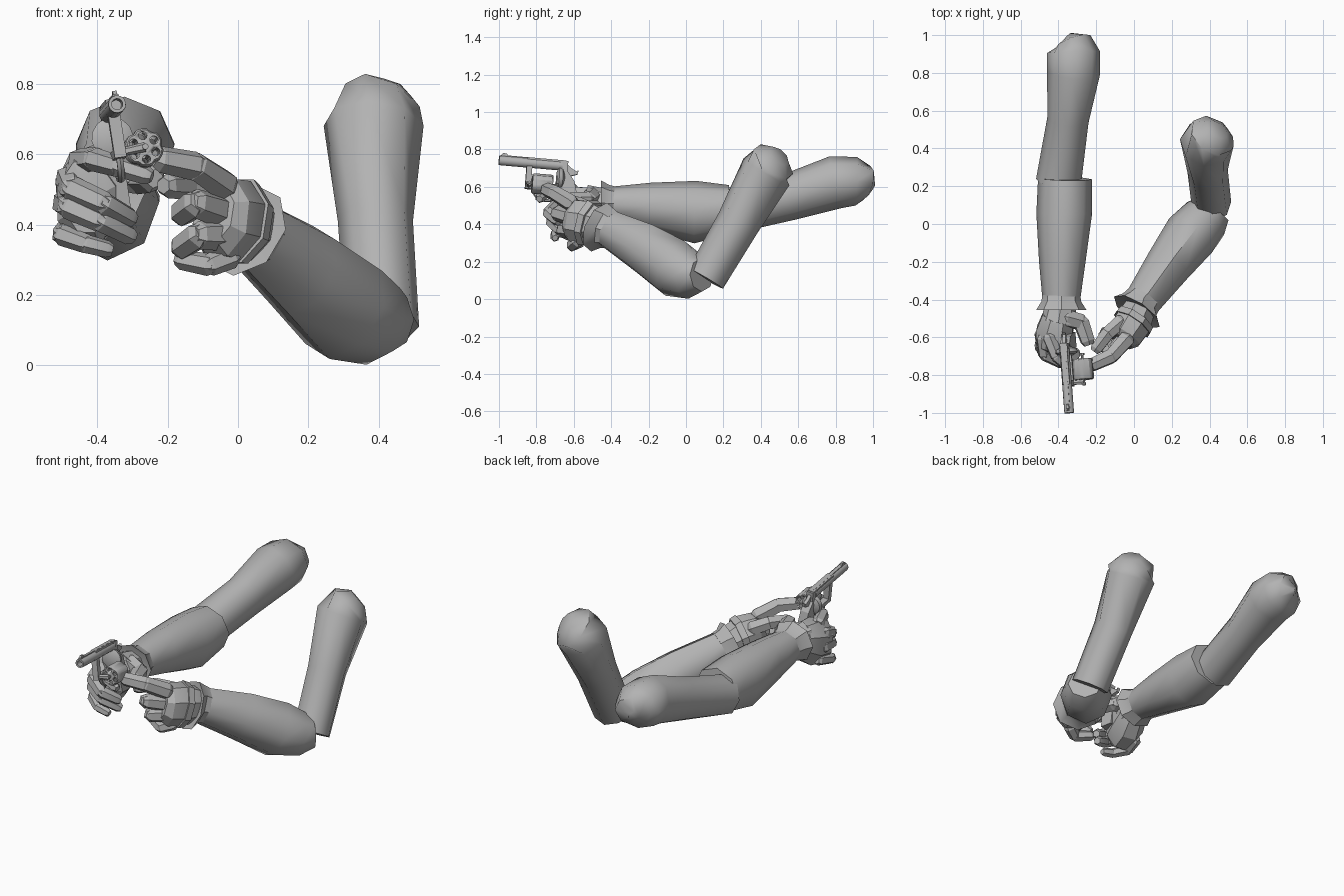
import bpy, bmesh, math
from mathutils import Vector as V

if "Cube" in bpy.data.objects:
    bpy.data.objects.remove(bpy.data.objects["Cube"])

grey = bpy.data.materials.new("plain grey")
grey.diffuse_color = (0.45, 0.45, 0.45, 1)
grey.use_nodes = True
grey.node_tree.nodes["Principled BSDF"].inputs["Base Color"].default_value = grey.diffuse_color


def finish(name, bm, smooth=35):
    bmesh.ops.recalc_face_normals(bm, faces=bm.faces)
    me = bpy.data.meshes.new(name)
    bm.to_mesh(me)
    bm.free()
    me.materials.append(grey)
    ob = bpy.data.objects.new(name, me)
    bpy.context.collection.objects.link(ob)
    bpy.context.view_layer.objects.active = ob
    ob.select_set(True)
    if smooth:
        bpy.ops.object.shade_smooth_by_angle(angle=math.radians(smooth))
    ob.select_set(False)
    return ob


def loft(name, rings, n=8, up=(0, 0, 1), smooth=35, turn=0.0, axis=None):
    """Skin through rings given as (centre, side radius, up radius)."""
    bm = bmesh.new()
    cs = [V(r[0]) for r in rings]
    loops = []
    for i, (c, rx, rz) in enumerate(rings):
        t = V(axis) if axis else cs[min(i + 1, len(cs) - 1)] - cs[max(i - 1, 0)]
        t.normalize()
        side = t.cross(V(up)).normalized()
        top = side.cross(t)
        loops.append([bm.verts.new(cs[i] + side * rx * math.cos(a) + top * rz * math.sin(a))
                      for a in (2 * math.pi * (k + turn) / n for k in range(n))])
    for a, b in zip(loops, loops[1:]):
        for k in range(n):
            bm.faces.new((a[k], a[(k + 1) % n], b[(k + 1) % n], b[k]))
    bm.faces.new(loops[0])
    bm.faces.new(loops[-1])
    return finish(name, bm, smooth)


def finger(name, pts, r):
    """Chain of chunky six-sided segments with bevelled tips."""
    for i, (a, b) in enumerate(zip(pts, pts[1:])):
        a, b = V(a), V(b)
        d = (b - a).normalized() * r * 0.45
        s = r * (1 - 0.1 * i)
        loft(f"{name}_{i + 1}", [(a - d, s * .7, s * .7), (a, s, s), (b, s * .9, s * .9),
                                (b + d, s * .6, s * .6)], 6, (0.1, 0.2, 1), 25, 0.5)


# ---- right arm (straight, holds the gun)
loft("right_upper_arm", [((-.40, .22, .46), .12, .115), ((-.35, .55, .545), .11, .125),
                         ((-.32, .80, .625), .14, .142), ((-.32, .91, .63), .14, .13),
                         ((-.325, .965, .62), .10, .095), ((-.35, .99, .61), .03, .03)], smooth=48)
loft("right_forearm", [((-.365, .24, .48), .143, .13), ((-.37, .05, .465), .147, .167),
                       ((-.38, -.20, .495), .123, .128), ((-.385, -.40, .51), .10, .092)], smooth=48)
loft("right_cuff", [((-.385, -.37, .51), .10, .09), ((-.385, -.41, .51), .105, .10),
                    ((-.385, -.455, .515), .133, .12), ((-.385, -.445, .515), .09, .08)], axis=(0, -1, 0))

# ---- left arm (bent at the elbow)
loft("left_upper_arm", [((.41, .105, .11), .105, .108), ((.39, .28, .41), .107, .117),
                        ((.385, .43, .68), .143, .143), ((.415, .468, .735), .128, .128),
                        ((.44, .50, .765), .065, .06)], smooth=48)
loft("left_forearm", [((.03, -.43, .385), .095, .10), ((.18, -.22, .27), .123, .138),
                      ((.30, -.06, .165), .145, .16), ((.38, .03, .13), .13, .13),
                      ((.43, .085, .13), .095, .09)], smooth=48)
loft("left_cuff", [((.05, -.40, .37), .10, .105), ((.03, -.425, .38), .105, .115),
                   ((.015, -.465, .385), .145, .14), ((.02, -.455, .385), .09, .09)], axis=(-.5, -.75, .35))

# ---- right hand
loft("right_wrist", [((-.385, -.42, .515), .08, .075), ((-.40, -.52, .51), .095, .10)], 8)
loft("right_palm", [((-.40, -.49, .51), .09, .10), ((-.42, -.57, .48), .105, .135),
                    ((-.43, -.65, .46), .09, .13), ((-.43, -.68, .46), .06, .09)], 8, smooth=25, turn=.5)
finger("right_index", [(-.45, -.60, .58), (-.41, -.70, .585), (-.34, -.76, .565), (-.26, -.78, .54)], .038)
finger("right_middle", [(-.48, -.60, .53), (-.47, -.69, .50), (-.38, -.735, .46), (-.31, -.69, .42)], .042)
finger("right_ring", [(-.49, -.58, .46), (-.48, -.68, .45), (-.39, -.72, .41), (-.31, -.68, .37)], .04)
finger("right_little", [(-.48, -.56, .39), (-.50, -.65, .37), (-.43, -.70, .345), (-.37, -.70, .33)], .034)
finger("right_thumb", [(-.36, -.50, .55), (-.28, -.52, .53), (-.245, -.62, .53)], .05)

# ---- left hand
loft("left_palm", [((.03, -.45, .39), .09, .10), ((-.01, -.53, .41), .105, .125),
                   ((-.05, -.59, .42), .10, .12), ((-.07, -.62, .43), .07, .09)], 8, smooth=25, turn=.5)
loft("left_glove_band", [((.01, -.50, .40), .11, .125), ((-.01, -.53, .41), .115, .133)], 8, smooth=25, turn=.5)
finger("left_index", [(-.04, -.61, .51), (-.12, -.70, .565), (-.22, -.745, .585)], .047)
finger("left_middle", [(-.06, -.62, .44), (-.12, -.69, .46), (-.16, -.62, .43)], .047)
finger("left_ring", [(-.05, -.61, .37), (-.11, -.66, .37), (-.16, -.59, .335)], .045)
finger("left_little", [(-.02, -.58, .31), (-.08, -.61, .285), (-.16, -.57, .30)], .036)
finger("left_thumb", [(-.07, -.52, .48), (-.14, -.58, .51), (-.20, -.66, .51)], .044)

# ---- revolver, in its own frame: x sideways, s back from the muzzle, h above the bore
back = V((-.03, .4, -.035)).normalized()
side = back.cross(V((-.15, 0, 1))).normalized()
gun_up = side.cross(back)


def G(x, s, h):
    return V((-.343, -1.0, .742)) + side * x + back * s + gun_up * h


def plate(name, profile, width, x=0):
    """Extrude an (s, h) outline sideways."""
    bm = bmesh.new()
    l, r = ([bm.verts.new(G(x + w, s, h)) for s, h in profile] for w in (-width / 2, width / 2))
    n = len(profile)
    bm.faces.new(l)
    bm.faces.new(r)
    for k in range(n):
        bm.faces.new((l[k], l[(k + 1) % n], r[(k + 1) % n], r[k]))
    return finish(name, bm, 0)


def box(name, s0, s1, h0, h1, w, x=0):
    return plate(name, [(s0, h0), (s1, h0), (s1, h1), (s0, h1)], w, x)


def rod(name, x, h, steps, n=12):
    return loft(name, [(G(x, s, h), r, r) for s, r in steps], n, gun_up, axis=back)


rod("barrel", 0, 0, [(.04, .015), (0, .016), (0, .025), (.01, .026), (.34, .026)])
box("barrel_rib", .01, .34, .015, .029, .018)
plate("front_sight", [(.01, .028), (.045, .028), (.04, .04), (.02, .04)], .012)
box("top_strap", .15, .36, .004, .028, .036)
box("frame_front", .15, .18, -.135, .012, .034)
box("frame_bottom", .15, .37, -.14, -.115, .034)
box("frame_rear", .325, .37, -.14, .025, .04)
loft("recoil_shield", [(G(0, s, -.07), r, r) for s, r in ((.315, .04), (.325, .06), (.345, .055), (.36, .02))],
     14, gun_up)
plate("hammer", [(.35, -.02), (.36, .015), (.39, -.01), (.42, -.025), (.43, -.015), (.425, -.04), (.38, -.055)], .018)
plate("grip", [(.33, -.09), (.37, -.03), (.41, -.08), (.44, -.19), (.45, -.27), (.37, -.27), (.355, -.18)], .05)
plate("trigger", [(.27, -.12), (.29, -.12), (.28, -.16), (.265, -.175), (.27, -.15)], .012)
guard = [G(0, .265 + .07 * math.cos(a), -.135 + .06 * math.sin(a))
         for a in (math.pi + math.pi * k / 8 for k in range(9))]
loft("trigger_guard", [(p, .009, .011) for p in guard], 6, side)

# swung-out cylinder with chamber holes and its crane
sgn = 1 if side.x > 0 else -1
cx, ch = .074 * sgn, -.12
bm = bmesh.new()
N = 24
rad = [.055 if k % 4 else .049 for k in range(N)]
rings = [[bm.verts.new(G(cx + r * f * math.cos(2 * math.pi * k / N), s, ch + r * f * math.sin(2 * math.pi * k / N)))
          for k, r in enumerate(rad)] for s, f in ((.18, .9), (.19, 1), (.285, 1), (.29, .93))]
for a, b in zip(rings, rings[1:]):
    for k in range(N):
        bm.faces.new((a[k], a[(k + 1) % N], b[(k + 1) % N], b[k]))
bm.faces.new(rings[0])
bm.faces.new(rings[-1])
drum = finish("cylinder_drum", bm)
for k in range(6):
    a = 2 * math.pi * (k + .5) / 6
    hole = rod(f"chamber_cutter_{k}", cx + .034 * math.cos(a), ch + .034 * math.sin(a), [(.15, .012), (.32, .012)], 10)
    hole.hide_render = True
    hole.hide_viewport = True
    m = drum.modifiers.new("chamber", 'BOOLEAN')
    m.object, m.operation, m.solver = hole, 'DIFFERENCE', 'EXACT'
rod("ejector_rod", cx, ch, [(.15, .009), (.165, .009), (.165, .006), (.31, .006), (.31, .013), (.32, .013)], 8)
loft("crane", [(G(0, .168, -.125), .012, .012), (G(cx, .168, ch), .014, .014)], 6, back)
